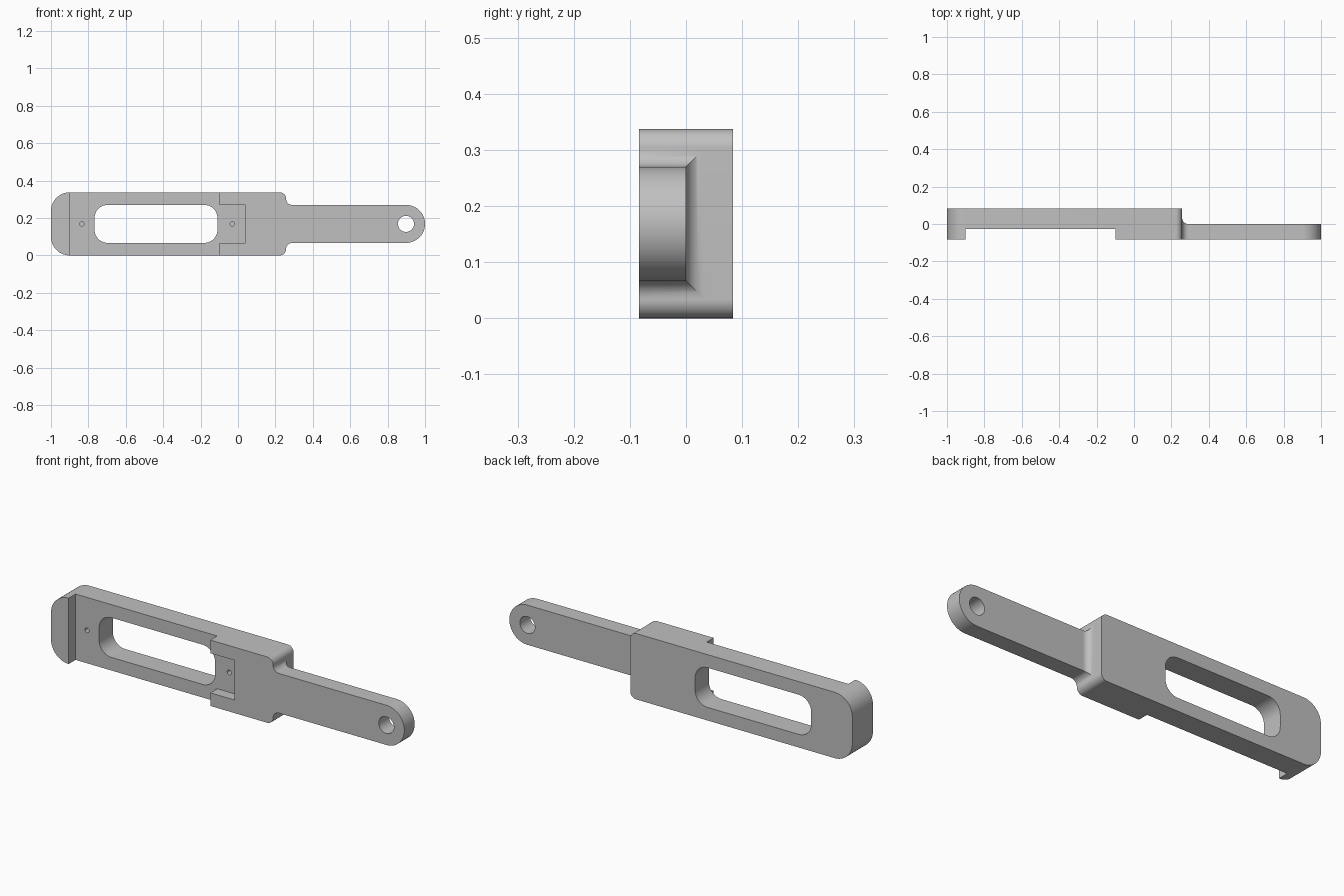
import bpy
import bmesh
from math import sin, cos, pi, sqrt, radians

if "Cube" in bpy.data.objects:
    bpy.data.objects.remove(bpy.data.objects["Cube"], do_unlink=True)

# Main dimensions
MID = 0.1685          # mid height, also half the body height
ARM = 0.1015          # half the height of the arm
FRONT, BACK, FLOOR = -0.0835, 0.0835, -0.028
BODY_END = 0.257
FILLET = MID - ARM - 0.0335

grey = bpy.data.materials.new("plain grey")
grey.use_nodes = True
colour = (0.53, 0.53, 0.53, 1)
grey.diffuse_color = colour
grey.node_tree.nodes["Principled BSDF"].inputs["Base Color"].default_value = colour


def loft(name, loops):
    """Skin a row of matching closed loops and cap both ends."""
    bm = bmesh.new()
    rings = [[bm.verts.new(p) for p in loop] for loop in loops]
    n = len(rings[0])
    for a, b in zip(rings, rings[1:]):
        for i in range(n):
            j = (i + 1) % n
            bm.faces.new((a[i], a[j], b[j], b[i]))
    bm.faces.new(rings[0])
    bm.faces.new(rings[-1])
    bmesh.ops.recalc_face_normals(bm, faces=bm.faces)
    mesh = bpy.data.meshes.new(name)
    bm.to_mesh(mesh)
    bm.free()
    mesh.materials.append(grey)
    obj = bpy.data.objects.new(name, mesh)
    bpy.context.collection.objects.link(obj)
    return obj


def plate(name, outline, y0, y1):
    return loft(name, [[(x, y, z) for x, z in outline] for y in (y0, y1)])


def rounded(x0, x1, half, left, right, steps=16):
    """Front outline, centred on mid height, with a corner radius at each end."""
    points = []
    corners = ((x1, 1, 1, right), (x0, -1, 1, left), (x0, -1, -1, left), (x1, 1, -1, right))
    for k, (x, sx, sz, r) in enumerate(corners):
        cx, cz = x - sx * r, MID + sz * (half - r)
        count = steps if r else 0
        for i in range(count + 1):
            a = (k + (i / count if count else 0)) * pi / 2
            points.append((cx + r * cos(a), cz + r * sin(a)))
    return points


def circle(x, r, n=40):
    return [(x + r * cos(2 * pi * i / n), MID + r * sin(2 * pi * i / n)) for i in range(n)]


def cut(obj, cutter):
    cutter.hide_render = True
    mod = obj.modifiers.new("cut", "BOOLEAN")
    mod.operation = "DIFFERENCE"
    mod.solver = "EXACT"
    mod.object = cutter
    bpy.context.view_layer.objects.active = obj
    bpy.ops.object.modifier_apply(modifier=mod.name)
    bpy.data.objects.remove(cutter, do_unlink=True)


# Body with a raised lip at one end
body = plate("body", rounded(-1, BODY_END, MID, 0.1, 0.0335), FRONT, BACK)

# Front recess and the narrower pocket running on from it
recess = [(-0.9, -0.1), (-0.098, -0.1), (-0.098, MID - ARM), (0.04, MID - ARM),
          (0.04, MID + ARM), (-0.098, MID + ARM), (-0.098, 0.5), (-0.9, 0.5)]
cut(body, plate("recess_cutter", recess, -0.2, FLOOR))

# Long window through the body
cut(body, plate("window_cutter", rounded(-0.767, -0.11, ARM, 0.07, 0.07), -0.2, 0.2))

# Blind pin holes
for x in (-0.835, -0.03):
    cut(body, plate("pin_cutter", circle(x, 0.012, 20), -0.2, FLOOR + 0.06))

# Flared root: the fillet wraps round the top, bottom and back of the arm
root_loops = []
for i in range(13):
    a = i / 12 * pi / 2
    grow = FILLET * (1 - sin(a))
    x = BODY_END + FILLET * (1 - cos(a))
    low, high = MID - ARM - grow, MID + ARM + grow
    root_loops.append([(x, FRONT, low), (x, grow, low), (x, grow, high), (x, FRONT, high)])
root = loft("arm_root", root_loops)

# Arm with a round end and a hanging hole
arm = plate("arm", rounded(BODY_END + FILLET, 1, ARM, 0, ARM, 24), FRONT, 0)
cut(arm, plate("hole_cutter", circle(0.898, 0.043), -0.2, 0.2))

# Smooth the curved walls, keep the edges crisp
for obj in (body, root, arm):
    bpy.ops.object.select_all(action="DESELECT")
    obj.select_set(True)
    bpy.context.view_layer.objects.active = obj
    bpy.ops.object.shade_smooth_by_angle(angle=radians(30))
